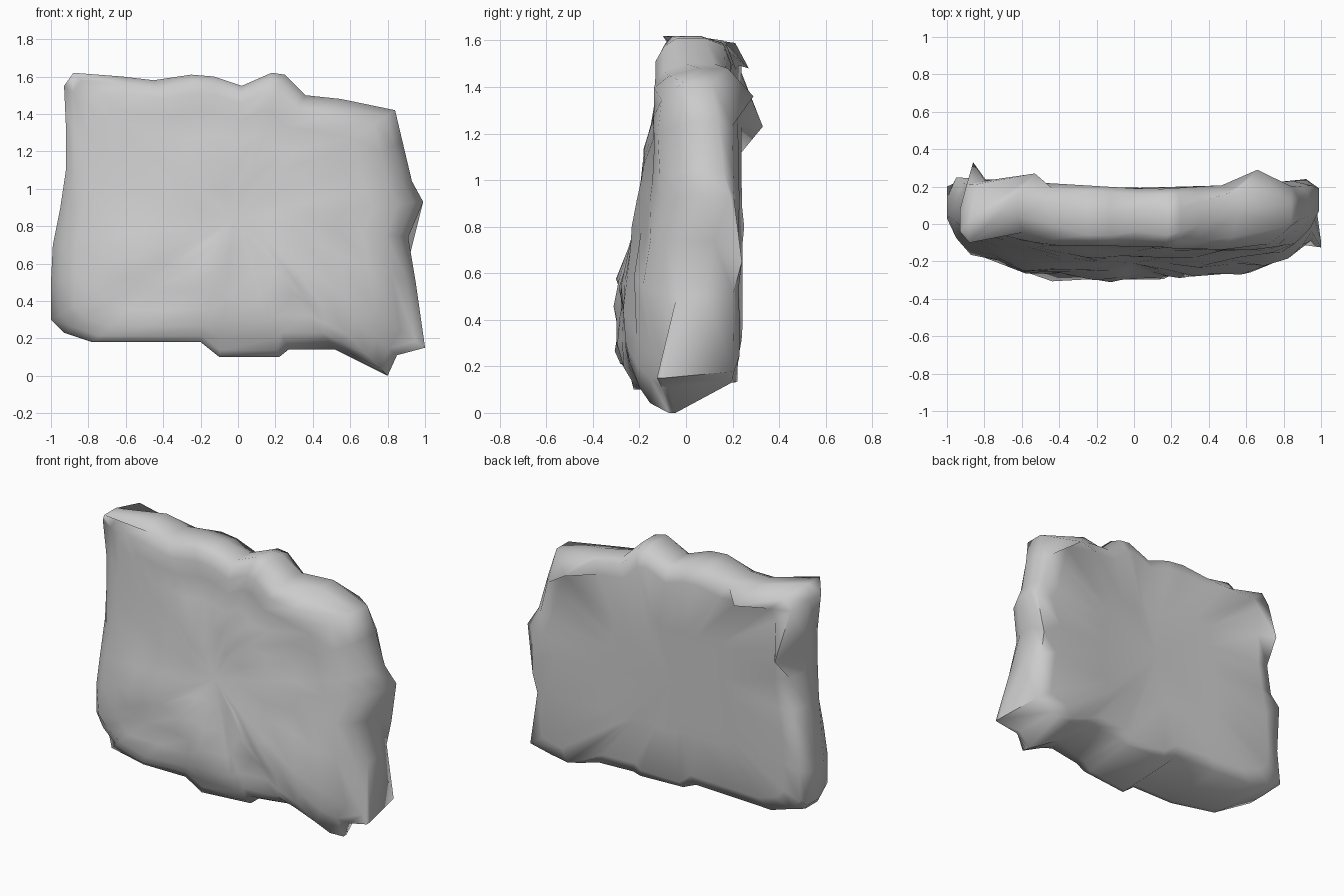
import bpy, bmesh, math
from mathutils import Vector, noise

if "Cube" in bpy.data.objects:
    bpy.data.objects.remove(bpy.data.objects["Cube"], do_unlink=True)

# Weathered grey stone
stone = bpy.data.materials.new("stone grey")
stone.use_nodes = True
grey = (0.6, 0.6, 0.6, 1)
stone.diffuse_color = grey
stone.node_tree.nodes["Principled BSDF"].inputs["Base Color"].default_value = grey

# Ragged rim of the slab, clockwise from the top: x, z and depth of the rim
rim = [(-.88, 1.62, -.04), (-.62, 1.6, .1), (-.45, 1.58, .06), (-.25, 1.61, 0),
       (-.13, 1.6, 0), (.02, 1.55, .02), (.18, 1.62, 0), (.25, 1.61, .02),
       (.36, 1.5, .06), (.55, 1.48, .12), (.84, 1.42, .05), (.88, 1.25, .08),
       (.93, 1.04, .1), (.99, .93, .13), (.91, .74, .06), (.95, .5, .02),
       (1, .15, -.11), (.85, .11, -.09), (.8, 0, -.06), (.64, .08, .02),
       (.52, .14, -.08), (.27, .14, -.16), (.22, .1, -.17), (-.1, .1, -.21),
       (-.2, .18, -.23), (-.5, .18, -.23), (-.78, .18, -.15), (-.93, .23, .06),
       (-1, .3, .14), (-1, .5, .09), (-.99, .7, .1), (-.95, .9, .07),
       (-.92, 1.1, .04), (-.92, 1.33, .04), (-.93, 1.55, .02)]
CX, CZ = -.02, .84


def lookup(table, t):
    """Straight-line lookup in a short list of (position, value)."""
    for (a, va), (b, vb) in zip(table, table[1:]):
        if t <= b:
            return va + (vb - va) * max(0, (t - a) / (b - a))
    return table[-1][1]


LEAN = [(.1, -.23), (.25, -.28), (.55, -.27), (.8, -.22), (1, -.18), (1.3, -.15), (1.62, -.1)]
SIDES = [(-1, .22), (-.85, .14), (-.7, .08), (-.55, .01), (.3, 0), (.72, .05), (1, .22)]
# Rounded knobs on the lower front: x, z, height
KNOBS = [(-.18, .52, .07), (-.47, .3, .06), (.06, .27, .05), (.57, .3, .04)]


def front_y(x, z):
    """Leaning, lumpy front face that falls away at the sides."""
    y = lookup(LEAN, z) + lookup(SIDES, x) * (1 - z / 4)
    y += noise.noise(Vector((x * 3.5, 1.7, z * 3.5))) * .05
    for kx, kz, h in KNOBS:
        y -= h * math.exp(-((x - kx) ** 2 + (z - kz) ** 2) / .015)
    return y


def back_y(x, z):
    """Nearly flat back, slightly hollow in the middle."""
    return .185 + .06 * abs(x - .1)


def front_ring(scale, blend):
    """Ring on the front face, drawn partly back towards the rim."""
    for px, pz, py in rim:
        x, z = CX + (px - CX) * scale, CZ + (pz - CZ) * scale
        y = front_y(x, z)
        yield x, y + (py - y) * blend, z


def rim_ring(side):
    """Edge of the rim: broad on the top and sides, sharp underneath."""
    for px, pz, py in rim:
        yield px, py + side * (.06 if pz > .2 else .015), pz


def back_ring(scale, inset):
    """Ring on the back face, with a straighter lower edge."""
    for px, pz, py in rim:
        x = CX + (px - CX) * scale
        z = max(CZ + (pz - CZ) * scale, .16 - .04 * x)
        yield x, back_y(x, z) - inset, z


rings = [front_ring(s, b) for s, b in ((.2, 0), (.4, 0), (.58, 0), (.74, 0), (.87, 0), (.95, .2))]
rings += [rim_ring(-1), rim_ring(1)]
rings += [back_ring(.96, .03), back_ring(.86, 0), back_ring(.45, 0)]

bm = bmesh.new()
loops = [[bm.verts.new(p) for p in ring] for ring in rings]

# Skin between the rings, then close both faces
n = len(rim)
for a, b in zip(loops, loops[1:]):
    for i in range(n):
        j = (i + 1) % n
        bm.faces.new((a[i], a[j], b[j], b[i]))
for loop, depth in ((loops[0], front_y), (loops[-1], back_y)):
    hub = bm.verts.new((CX, depth(CX, CZ), CZ))
    for i in range(n):
        bm.faces.new((loop[i], loop[(i + 1) % n], hub))

# Chipped spurs along the back edge: pull the nearest vertex out to a point
back_edge = loops[8]
for x, y, z in ((-.86, .33, 1.23), (.66, .29, 1.36), (-.53, .27, 1.48),
                (.92, .24, .65), (-.95, .25, .8)):
    v = min(back_edge, key=lambda w: (w.co.x - x) ** 2 + (w.co.z - z) ** 2)
    v.co = (x, y, z)

bmesh.ops.recalc_face_normals(bm, faces=bm.faces)
mesh = bpy.data.meshes.new("stone_slab")
bm.to_mesh(mesh)
bm.free()
mesh.materials.append(stone)
slab = bpy.data.objects.new("stone_slab", mesh)
bpy.context.collection.objects.link(slab)

# Soft shading with only the hard breaks kept crisp
bpy.context.view_layer.objects.active = slab
slab.select_set(True)
bpy.ops.object.shade_smooth_by_angle(angle=math.radians(75))
